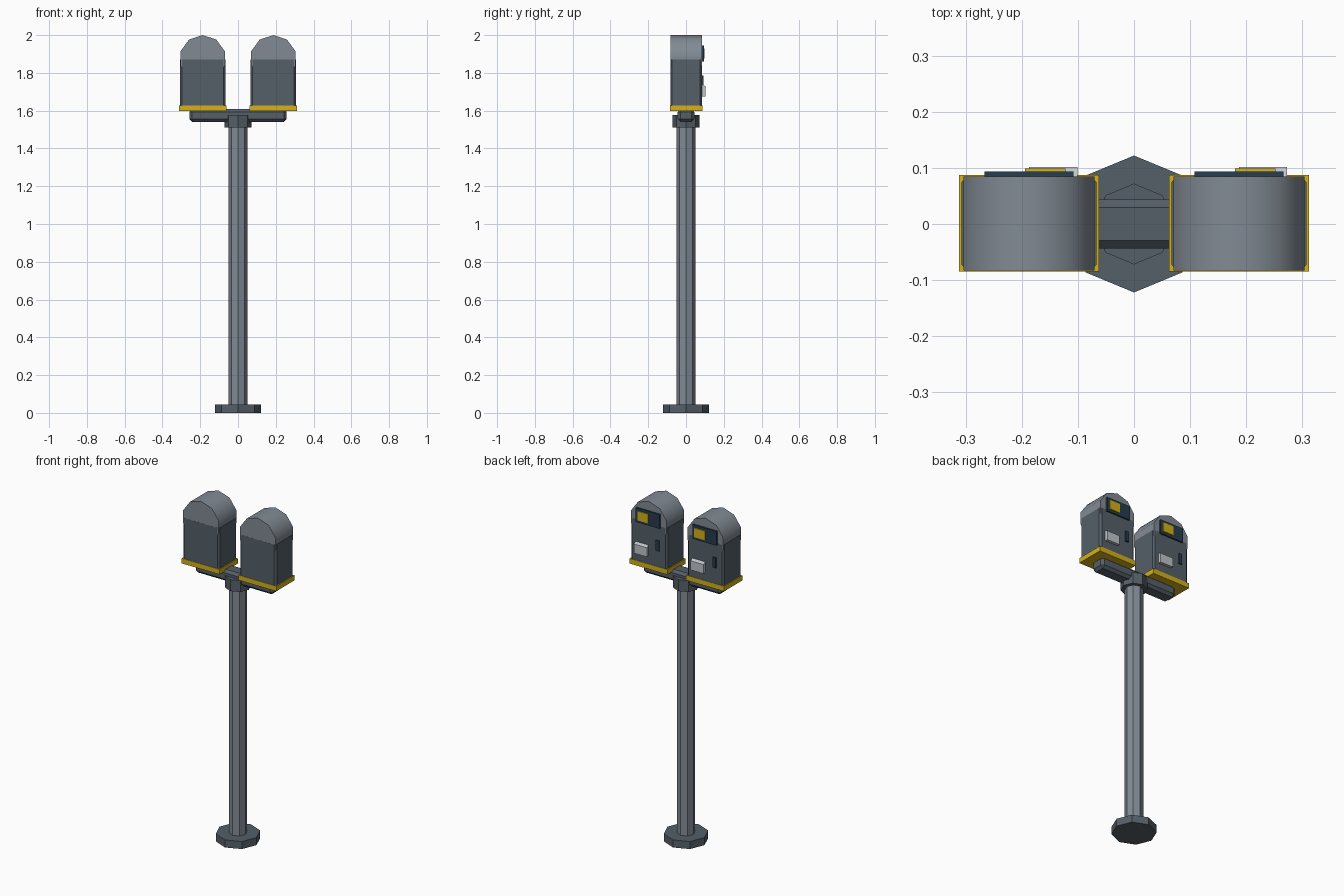
import bpy, bmesh, math
from mathutils import Matrix

if "Cube" in bpy.data.objects:
    bpy.data.objects.remove(bpy.data.objects["Cube"])


def material(name, rgb):
    m = bpy.data.materials.new(name)
    m.diffuse_color = (*rgb, 1)
    m.use_nodes = True
    m.node_tree.nodes["Principled BSDF"].inputs["Base Color"].default_value = m.diffuse_color
    return m


SLATE = material("slate", (0.09, 0.115, 0.14))
STEEL = material("steel", (0.22, 0.255, 0.295))
YELLOW = material("yellow", (0.66, 0.44, 0.01))
NAVY = material("navy", (0.02, 0.045, 0.075))
PALE = material("pale_grey", (0.52, 0.56, 0.59))


def finish(name, bm, mat):
    bmesh.ops.recalc_face_normals(bm, faces=bm.faces)
    me = bpy.data.meshes.new(name)
    bm.to_mesh(me)
    bm.free()
    me.materials.append(mat)
    ob = bpy.data.objects.new(name, me)
    bpy.context.collection.objects.link(ob)
    return ob


def box(name, mat, x, y, z, chamfer=0, upright_only=False):
    """Box from (min, max) ranges, with optional chamfered edges."""
    bm = bmesh.new()
    bmesh.ops.create_cube(bm, size=1)
    for v in bm.verts:
        v.co = [r[0] + (c + 0.5) * (r[1] - r[0]) for c, r in zip(v.co, (x, y, z))]
    if chamfer:
        edges = [e for e in bm.edges if not upright_only
                 or abs(e.verts[0].co.z - e.verts[1].co.z) > 1e-4]
        bmesh.ops.bevel(bm, geom=edges, offset=chamfer, segments=1,
                        affect='EDGES', profile=0.5)
    return finish(name, bm, mat)


def prism(name, mat, sides, radius, z0, z1):
    """Upright prism with a corner on the x axis."""
    bm = bmesh.new()
    rings = [[bm.verts.new((radius * math.cos(math.tau * i / sides),
                            radius * math.sin(math.tau * i / sides), z))
              for i in range(sides)] for z in (z0, z1)]
    bm.faces.new(rings[0])
    bm.faces.new(rings[1])
    for i in range(sides):
        j = (i + 1) % sides
        bm.faces.new((rings[0][i], rings[0][j], rings[1][j], rings[1][i]))
    return finish(name, bm, mat)


# Stand
prism("base", SLATE, 8, 0.122, 0, 0.045)
prism("pole", STEEL, 8, 0.05, 0.04, 1.55)
prism("collar", SLATE, 8, 0.072, 1.51, 1.578)
box("crossbar", SLATE, (-0.258, 0.258), (-0.044, 0.044), (1.54, 1.608), 0.015)

# Two identical meter heads
for side, cx in (("left", -0.187), ("right", 0.187)):
    def rel(a, b):
        return (cx + a, cx + b)

    box(side + "_tray", YELLOW, rel(-0.125, 0.125), (-0.085, 0.087), (1.597, 1.627))
    box(side + "_body", SLATE, rel(-0.12, 0.12), (-0.083, 0.085), (1.62, 1.87), 0.01, True)

    # Ten-sided rounded hood lying along y
    hood = prism(side + "_hood", STEEL, 10, 0.123, -0.0835, 0.0835)
    hood.data.transform(Matrix.Translation((cx, 0.001, 1.877))
                        @ Matrix.Rotation(math.pi / 2, 4, 'X')
                        @ Matrix.Rotation(math.pi / 2, 4, 'Z'))
    bpy.context.view_layer.objects.active = hood
    hood.select_set(True)
    bpy.ops.object.shade_smooth_by_angle(angle=math.radians(45))
    hood.select_set(False)

    # Display, coin slot and ticket tray on the back
    box(side + "_display_frame", NAVY, rel(-0.079, 0.079), (0.07, 0.094), (1.86, 1.945))
    box(side + "_display", YELLOW, rel(-0.007, 0.065), (0.09, 0.099), (1.875, 1.93))
    box(side + "_coin_slot", NAVY, rel(-0.073, -0.052), (0.07, 0.093), (1.723, 1.785))
    ticket = box(side + "_ticket_tray", PALE, rel(0, 0.086), (0.08, 0.102), (1.675, 1.742))
    for v in ticket.data.vertices:  # slope the top edge inward
        if v.co.z > 1.7 and v.co.y > 0.1:
            v.co.z -= 0.012
